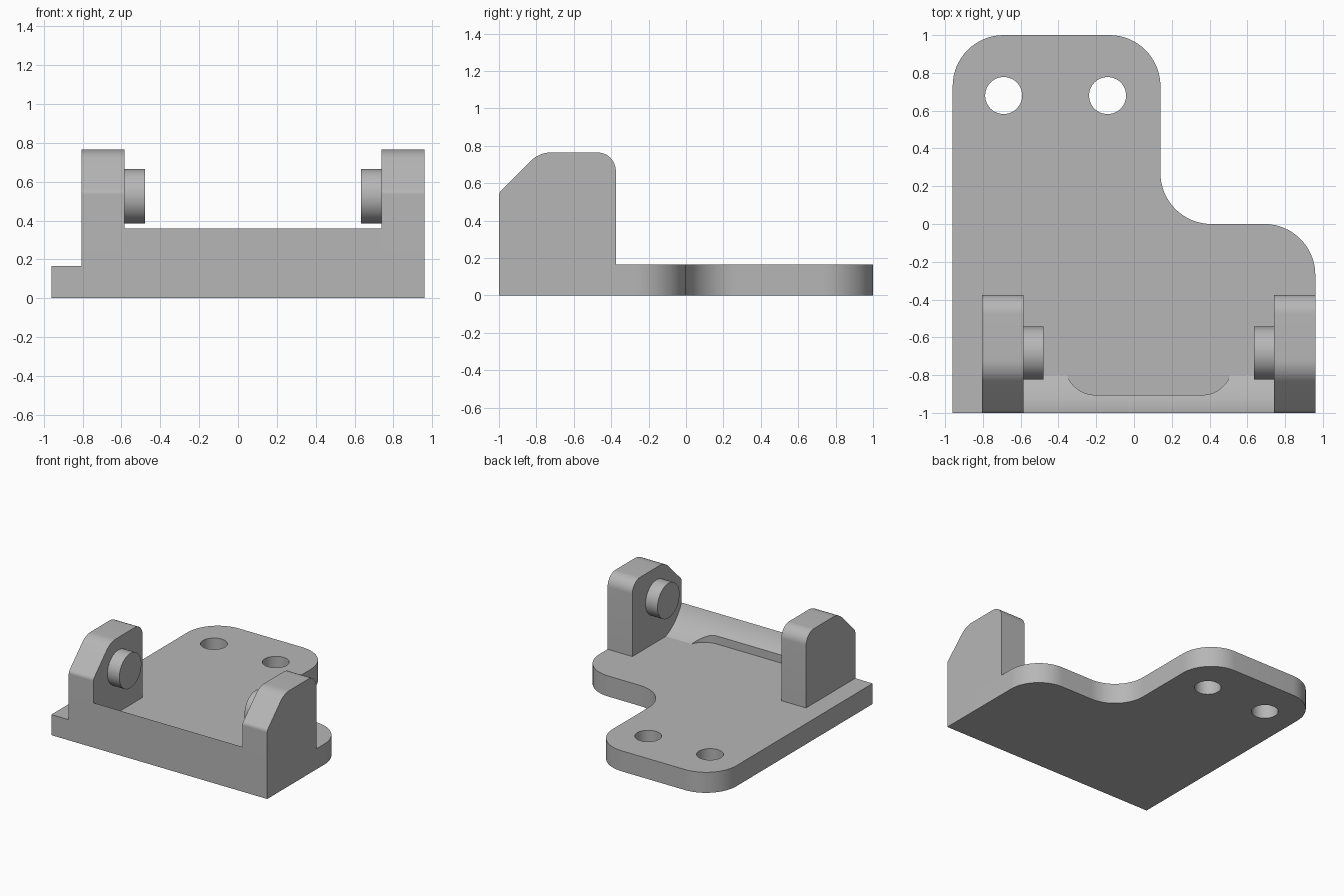
import bpy, bmesh, math
from mathutils import Vector, Matrix

cube = bpy.data.objects.get("Cube")
if cube:
    bpy.data.objects.remove(cube, do_unlink=True)

# One plain grey for the whole bracket
GREY = (0.47, 0.47, 0.47, 1.0)
grey = bpy.data.materials.new("plain_grey")
grey.use_nodes = True
grey.diffuse_color = GREY
bsdf = next(n for n in grey.node_tree.nodes if n.type == "BSDF_PRINCIPLED")
bsdf.inputs["Base Color"].default_value = GREY

BASE_H = 0.165
LEFT_EAR, RIGHT_EAR = (0.74, 0.96), (-0.805, -0.585)
PIN_Y, PIN_Z, PIN_R, PIN_LEN = -0.683, 0.525, 0.14, 0.106


def rounded(corners, steps=12):
    """Outline from (a, b, radius) corners, each replaced by a tangent arc."""
    out = []
    for i, (a, b, r) in enumerate(corners):
        p = Vector((a, b))
        if r == 0:
            out.append(p)
            continue
        u = (Vector(corners[i - 1][:2]) - p).normalized()
        v = (Vector(corners[(i + 1) % len(corners)][:2]) - p).normalized()
        half = u.angle(v) / 2
        centre = p + (u + v).normalized() * r / math.sin(half)
        start = p + u * r / math.tan(half) - centre
        end = p + v * r / math.tan(half) - centre
        sweep = math.atan2(start.cross(end), start.dot(end))
        for k in range(steps + 1):
            out.append(centre + Matrix.Rotation(sweep * k / steps, 2) @ start)
    return out


def circle(a, b, r, n=48):
    return [Vector((a + r * math.cos(t * math.tau / n), b + r * math.sin(t * math.tau / n)))
            for t in range(n)]


def prism(name, outline, lo, hi, axis="z"):
    """Extrude an xy outline along z, or a yz outline along x."""
    place = (lambda p, d: (p.x, p.y, d)) if axis == "z" else (lambda p, d: (d, p.x, p.y))
    bm = bmesh.new()
    face = bm.faces.new([bm.verts.new(place(p, lo)) for p in outline])
    ext = bmesh.ops.extrude_face_region(bm, geom=[face])
    shift = Vector(place(Vector((0, 0)), hi - lo))
    bmesh.ops.translate(bm, vec=shift,
                        verts=[g for g in ext["geom"] if isinstance(g, bmesh.types.BMVert)])
    bmesh.ops.recalc_face_normals(bm, faces=bm.faces)
    mesh = bpy.data.meshes.new(name)
    bm.to_mesh(mesh)
    bm.free()
    mesh.materials.append(grey)
    ob = bpy.data.objects.new(name, mesh)
    bpy.context.collection.objects.link(ob)
    return ob


def cut(ob, cutter):
    """Subtract the cutter and remove it."""
    mod = ob.modifiers.new("cut", "BOOLEAN")
    mod.operation, mod.solver, mod.object = "DIFFERENCE", "EXACT", cutter
    bpy.context.view_layer.objects.active = ob
    bpy.ops.object.modifier_apply(modifier=mod.name)
    bpy.data.objects.remove(cutter, do_unlink=True)


# Base plate with an offset mounting tab and two bolt holes
base = prism("base_plate", rounded([
    (-0.96, -1, 0), (0.96, -1, 0), (0.96, 0, 0.27), (0.14, 0, 0.27),
    (0.14, 1, 0.27), (-0.96, 1, 0.27)], 16), 0, BASE_H)
for x in (-0.69, -0.14):
    cut(base, prism("hole_cutter", circle(x, 0.68, 0.098), -0.1, 0.3))

# Front lip, hollowed by an arc around the pin axis
arc_c, arc_r = Vector((-0.661, 0.508)), 0.37
a0 = math.atan2(0.36 - arc_c.y, -1 - arc_c.x) % math.tau
a1 = math.atan2(BASE_H - arc_c.y, -0.8 - arc_c.x) % math.tau
hollow = [arc_c + arc_r * Vector((math.cos(a), math.sin(a)))
          for a in (a0 + (a1 - a0) * k / 16 for k in range(17))]
lip = prism("front_lip", [Vector((-1, BASE_H))] + hollow,
            RIGHT_EAR[1], LEFT_EAR[0], "x")

# Round-cornered pocket in the lip
cut(lip, prism("pocket_cutter", rounded([
    (-0.365, -0.905, 0.16), (0.52, -0.905, 0.16),
    (0.52, -0.6, 0), (-0.365, -0.6, 0)]), 0.1, 0.6))

# Ears with inward-facing pivot pins
ear = rounded([(-1, BASE_H, 0), (-1, 0.55, 0.04), (-0.785, 0.765, 0.16),
               (-0.375, 0.765, 0.1), (-0.375, BASE_H, 0)])
pin = circle(PIN_Y, PIN_Z, PIN_R)
prism("left_ear", ear, *LEFT_EAR, "x")
prism("right_ear", ear, *RIGHT_EAR, "x")
prism("left_pin", pin, LEFT_EAR[0] - PIN_LEN, LEFT_EAR[0], "x")
prism("right_pin", pin, RIGHT_EAR[1], RIGHT_EAR[1] + PIN_LEN, "x")

# Smooth the curved walls, keep edges sharp
for ob in bpy.context.collection.objects:
    if ob.type == "MESH" and grey.name in ob.data.materials:
        bpy.ops.object.select_all(action="DESELECT")
        ob.select_set(True)
        bpy.context.view_layer.objects.active = ob
        bpy.ops.object.shade_smooth_by_angle(angle=math.radians(30))
